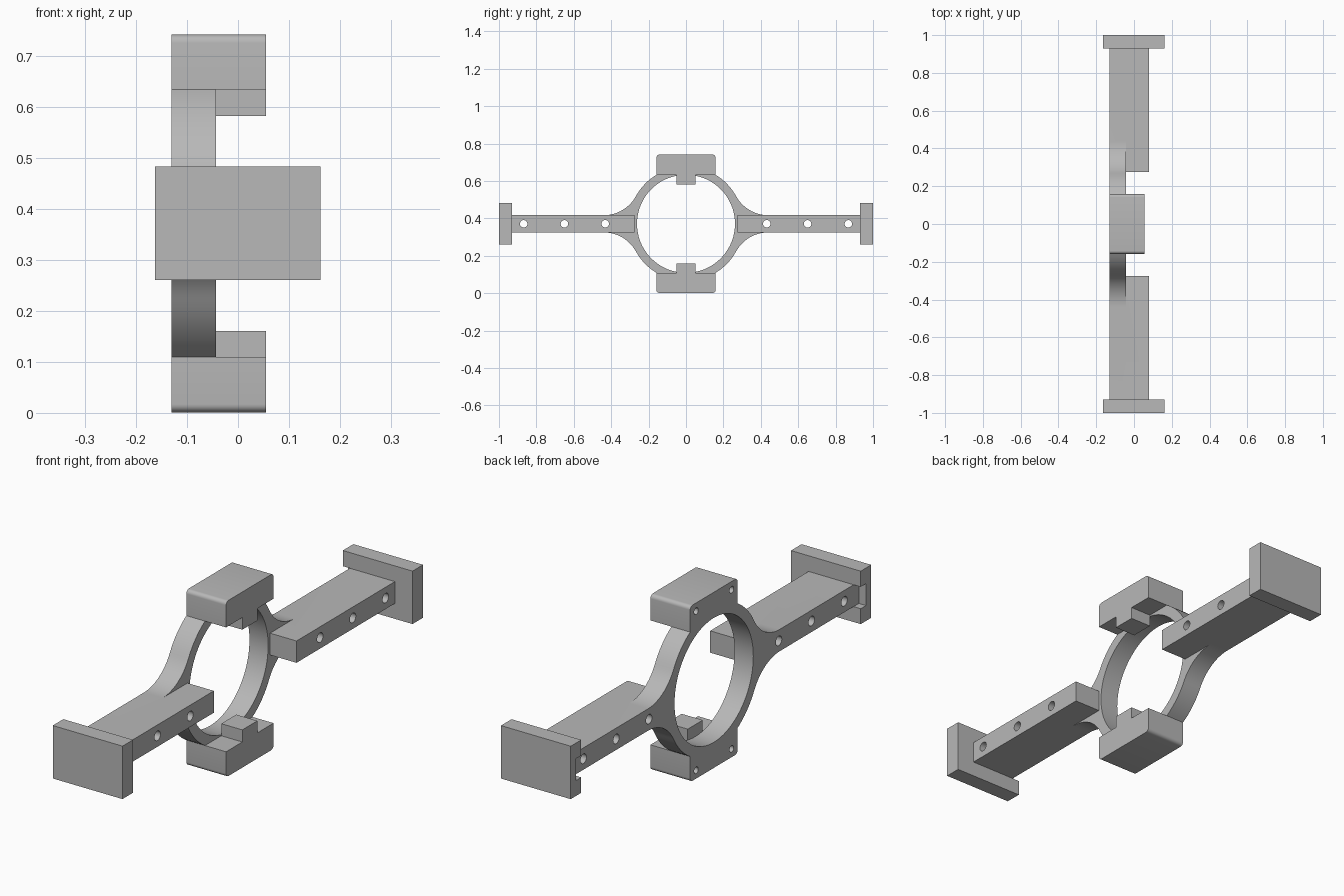
import bpy, bmesh
from math import sin, cos, pi, atan2, radians

if "Cube" in bpy.data.objects:
    bpy.data.objects.remove(bpy.data.objects["Cube"], do_unlink=True)

MID = 0.371                      # height of the ring axis
BACK, STEP = -0.13, -0.043       # back face and front face of the ring web
INNER, OUTER, HALF_BAR = 0.262, 0.306, 0.046

grey = bpy.data.materials.new("plain_grey")
grey.use_nodes = True
grey.diffuse_color = (0.48, 0.48, 0.48, 1)
grey.node_tree.nodes["Principled BSDF"].inputs["Base Color"].default_value = grey.diffuse_color


def prism(name, outline, x0, x1):
    """Extrude a (y, z) outline, measured from the ring axis, along x."""
    bm = bmesh.new()
    face = bm.faces.new([bm.verts.new((x0, y, z + MID)) for y, z in outline])
    grown = bmesh.ops.extrude_face_region(bm, geom=[face])["geom"]
    bmesh.ops.translate(bm, vec=(x1 - x0, 0, 0),
                        verts=[v for v in grown if isinstance(v, bmesh.types.BMVert)])
    bmesh.ops.recalc_face_normals(bm, faces=bm.faces)
    mesh = bpy.data.meshes.new(name)
    bm.to_mesh(mesh)
    bm.free()
    mesh.materials.append(grey)
    obj = bpy.data.objects.new(name, mesh)
    bpy.context.collection.objects.link(obj)
    return obj


def arc(cy, cz, r, a0, a1, n):
    return [(cy + r * cos(a0 + (a1 - a0) * i / n), cz + r * sin(a0 + (a1 - a0) * i / n))
            for i in range(n + 1)]


def disc(cy, cz, r, n):
    return arc(cy, cz, r, 0, 2 * pi, n)[:-1]


def rect(y0, y1, z0, z1):
    return [(y0, z0), (y1, z0), (y1, z1), (y0, z1)]


def combine(body, tool, operation):
    mod = body.modifiers.new("combine", 'BOOLEAN')
    mod.operation, mod.solver, mod.object = operation, 'EXACT', tool
    bpy.context.view_layer.objects.active = body
    bpy.ops.object.modifier_apply(modifier=mod.name)
    bpy.data.objects.remove(tool, do_unlink=True)


# Ring web: round outside, flowing by a tangent fillet into both arms
fillet = 0.196
fy = ((OUTER + fillet) ** 2 - (HALF_BAR + fillet) ** 2) ** 0.5
fz = HALF_BAR + fillet
touch = atan2(fz, fy)
quarter = arc(0, 0, OUTER, pi / 2, touch, 16)
quarter += arc(fy, fz, fillet, touch + pi, 1.5 * pi, 16)[1:] + [(0.94, HALF_BAR)]
right_side = quarter + [(y, -z) for y, z in reversed(quarter)]
left_side = [(-y, z) for y, z in reversed(right_side)]
frame = prism("ring_frame", right_side + left_side[1:-1], BACK, STEP)
combine(frame, prism("ring_bore", disc(0, 0, INNER, 96), -0.3, 0.3), 'DIFFERENCE')

for s in (1, -1):
    # Arm and end plate
    combine(frame, prism("arm", rect(s * 0.275, s * 0.94, -HALF_BAR, HALF_BAR), BACK, 0.08), 'UNION')
    combine(frame, prism("end_plate", rect(s * 0.93, s, -0.111, 0.112), -0.163, 0.162), 'UNION')
    # Notch behind the arm in the inner half of the plate
    combine(frame, prism("notch", rect(s * 0.92, s * 0.965, -HALF_BAR, HALF_BAR), -0.2, BACK), 'DIFFERENCE')
    # Screw holes through the arm
    for y in (0.432, 0.65, 0.868):
        combine(frame, prism("arm_hole", disc(s * y, 0, 0.02, 24), -0.3, 0.3), 'DIFFERENCE')

    # Clamp block with two rounded outer corners
    r, w, top = 0.016, 0.158, 0.37
    block = [(w, INNER)] + arc(w - r, top - r, r, 0, pi / 2, 6)
    block += arc(r - w, top - r, r, pi / 2, pi, 6) + [(-w, INNER)]
    combine(frame, prism("clamp_block", [(y, s * z) for y, z in block], BACK, 0.055), 'UNION')
    # Tab reaching inward in front of the ring
    combine(frame, prism("tab", rect(-0.05, 0.05, s * 0.211, s * 0.28), STEP, 0.055), 'UNION')
    # Blind holes in the back of the block
    for y in (0.118, -0.118):
        combine(frame, prism("block_hole", disc(y, s * 0.335, 0.014, 20), -0.2, -0.03), 'DIFFERENCE')

# Trim the bore clear of the block behind the tab
combine(frame, prism("bore_trim", disc(0, 0, INNER, 96), -0.2, STEP), 'DIFFERENCE')

bpy.ops.object.select_all(action='DESELECT')
frame.select_set(True)
bpy.context.view_layer.objects.active = frame
bpy.ops.object.shade_smooth_by_angle(angle=radians(30))
